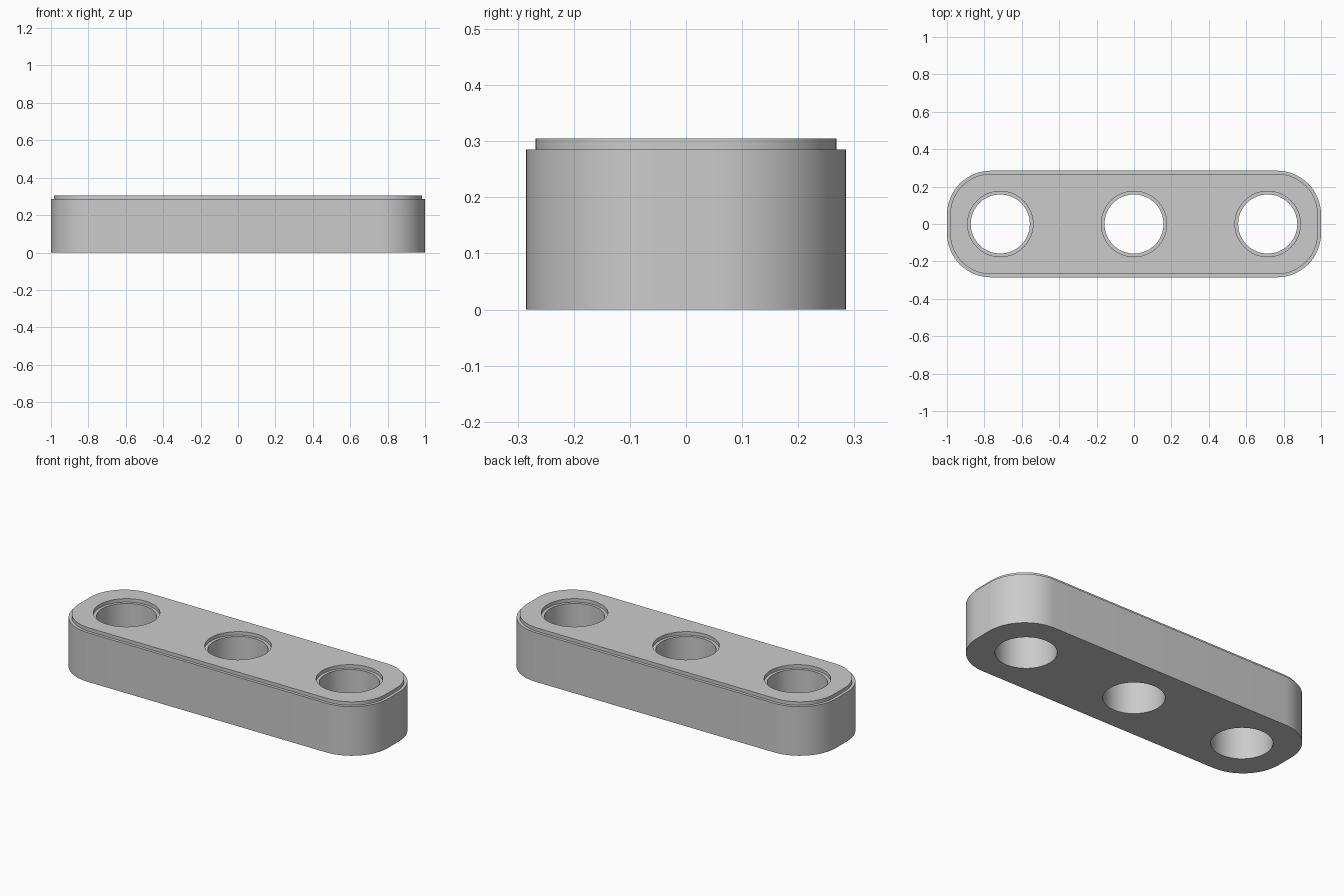
import bpy
import bmesh
from math import cos, sin, pi

cube = bpy.data.objects.get("Cube")
if cube:
    bpy.data.objects.remove(cube, do_unlink=True)

HALF_X, HALF_Y, CORNER = 1.0, 0.285, 0.235
SHOULDER, TOP, INSET = 0.285, 0.305, 0.017
HOLE, COUNTERBORE = 0.158, 0.175
HOLE_CENTRES = (-0.715, 0, 0.715)

grey = bpy.data.materials.new("plain grey")
grey.use_nodes = True
grey.diffuse_color = (0.6, 0.6, 0.6, 1)
grey.node_tree.nodes["Principled BSDF"].inputs["Base Color"].default_value = (0.6, 0.6, 0.6, 1)


def rounded_outline(inset, steps=16):
    """Rounded rectangle, counter-clockwise."""
    radius = CORNER - inset
    points = []
    for quarter, (sx, sy) in enumerate(((1, 1), (-1, 1), (-1, -1), (1, -1))):
        for i in range(steps + 1):
            a = (quarter + i / steps) * pi / 2
            points.append((sx * (HALF_X - CORNER) + radius * cos(a),
                           sy * (HALF_Y - CORNER) + radius * sin(a)))
    return points


def circle(x, radius, steps=64):
    return [(x + radius * cos(2 * pi * i / steps), radius * sin(2 * pi * i / steps))
            for i in range(steps)]


def stepped_wall(bm, wide, narrow):
    """Wall that steps at the shoulder; returns its bottom and top edges."""
    levels = ((wide, 0), (wide, SHOULDER), (narrow, SHOULDER), (narrow, TOP))
    rings = [[bm.verts.new((x, y, z)) for x, y in pts] for pts, z in levels]
    n = len(wide)
    for low, high in zip(rings, rings[1:]):
        for i in range(n):
            j = (i + 1) % n
            bm.faces.new((low[i], low[j], high[j], high[i]))
    return [[bm.edges.get((r[i], r[(i + 1) % n])) for i in range(n)]
            for r in (rings[0], rings[-1])]


# Bar walls, with a stepped rim and counterbored holes
bm = bmesh.new()
bottom, top = stepped_wall(bm, rounded_outline(0), rounded_outline(INSET))
for x in HOLE_CENTRES:
    low, high = stepped_wall(bm, circle(x, HOLE), circle(x, COUNTERBORE))
    bottom += low
    top += high

# Flat underside and top around the holes
for edges, normal in ((bottom, (0, 0, -1)), (top, (0, 0, 1))):
    bmesh.ops.triangle_fill(bm, use_beauty=True, edges=edges, normal=normal)
bmesh.ops.recalc_face_normals(bm, faces=bm.faces)

mesh = bpy.data.meshes.new("three_hole_bar")
bm.to_mesh(mesh)
bm.free()
mesh.materials.append(grey)
bar = bpy.data.objects.new("three_hole_bar", mesh)
bpy.context.collection.objects.link(bar)

# Smooth round walls, crisp rims
bpy.ops.object.select_all(action="DESELECT")
bar.select_set(True)
bpy.context.view_layer.objects.active = bar
bpy.ops.object.shade_smooth_by_angle(angle=pi / 6)
